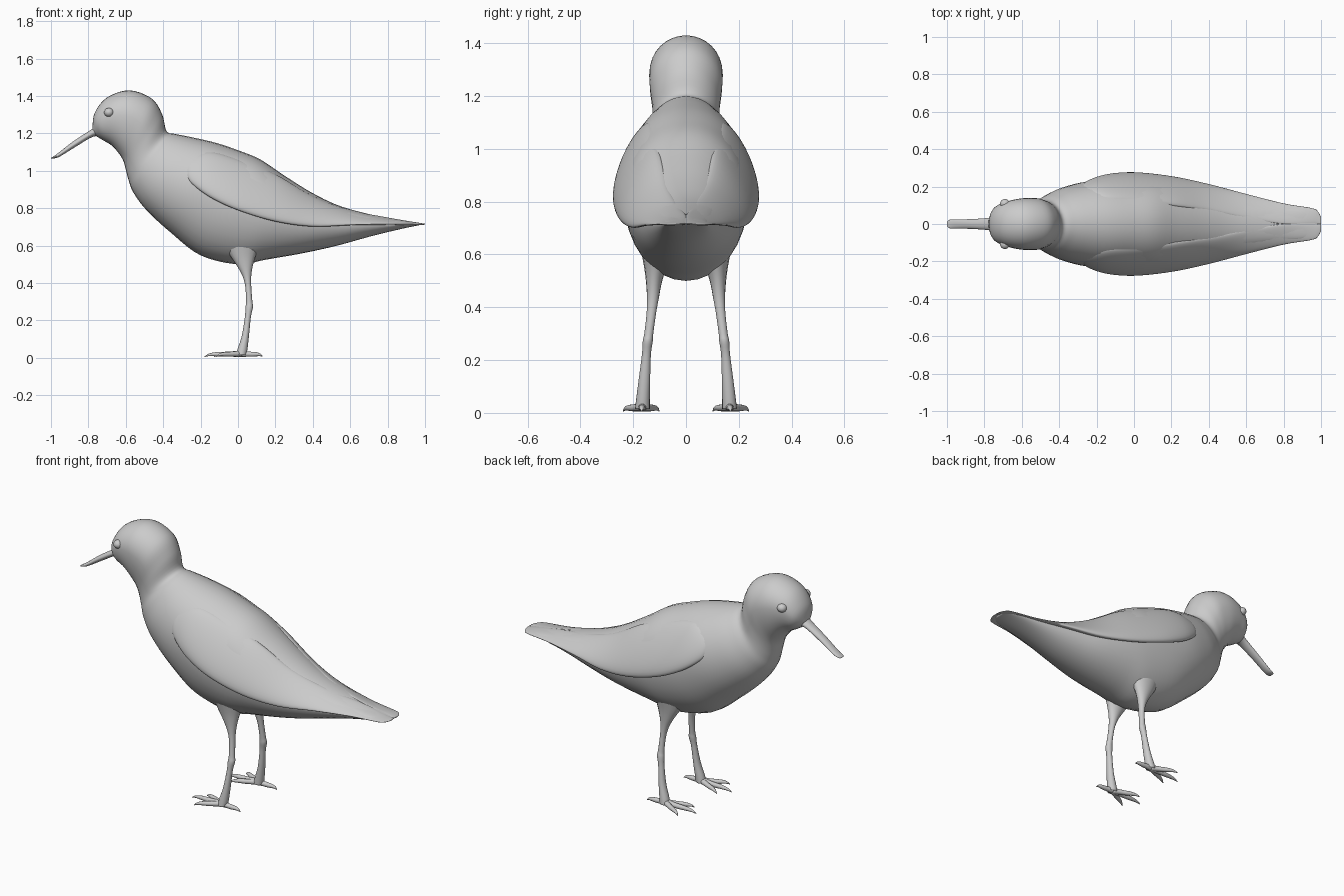
import bpy, bmesh
from math import sin, cos, pi
from mathutils import Vector

SEG = 32


def spline(rows, steps=5):
    """Catmull-Rom interpolation of parameter rows."""
    out = []
    for i in range(len(rows) - 1):
        p = [rows[max(0, min(len(rows) - 1, i + k))] for k in (-1, 0, 1, 2)]
        for s in range(steps):
            t = s / steps
            out.append([0.5 * (2 * b + (c - a) * t + (2 * a - 5 * b + 4 * c - d) * t * t
                               + (3 * b - a - 3 * c + d) * t ** 3) for a, b, c, d in zip(*p)])
    out.append(list(rows[-1]))
    return out


def loft(name, rings, mirror=False):
    """Skin closed rings, cap both ends, smooth shade, optionally mirror over y."""
    bm = bmesh.new()
    loops = [[bm.verts.new(p) for p in r] for r in rings]
    for a, b in zip(loops, loops[1:]):
        n = len(a)
        for i in range(n):
            bm.faces.new((a[i], a[(i + 1) % n], b[(i + 1) % n], b[i]))
    bm.faces.new(loops[0])
    bm.faces.new(loops[-1])
    bmesh.ops.recalc_face_normals(bm, faces=bm.faces)
    for f in bm.faces:
        f.smooth = True
    me = bpy.data.meshes.new(name)
    bm.to_mesh(me)
    bm.free()
    ob = bpy.data.objects.new(name, me)
    bpy.context.collection.objects.link(ob)
    if mirror:
        m = ob.modifiers.new("mirror", "MIRROR")
        m.use_axis = (False, True, False)
        m.use_mirror_merge = False
    return ob


def spine_ring(row):
    """Oval between a top and bottom profile point; e = height of widest point."""
    tx, tz, bx, bz, w, e = row
    top, bot = Vector((tx, 0, tz)), Vector((bx, 0, bz))
    mid = bot.lerp(top, e)
    ring = []
    for i in range(SEG):
        a = 2 * pi * i / SEG
        p = mid.lerp(top, sin(a)) if sin(a) > 0 else mid.lerp(bot, -sin(a))
        ring.append(p + Vector((0, max(w, 0.001) * cos(a), 0)))
    return ring


# Head, neck, torso and tail in one skin: top x z, bottom x z, half width, widest height
body = [
    (-.778, 1.23, -.775, 1.195, .02, .5),
    (-.766, 1.31, -.725, 1.165, .085, .55),
    (-.70, 1.392, -.675, 1.135, .117, .6),
    (-.58, 1.43, -.635, 1.09, .137, .6),
    (-.46, 1.385, -.612, 1.05, .138, .6),
    (-.405, 1.30, -.60, 1.005, .128, .55),
    (-.382, 1.212, -.585, .95, .128, .5),
    (-.335, 1.197, -.56, .885, .155, .5),
    (-.25, 1.18, -.49, .79, .195, .5),
    (-.12, 1.15, -.36, .67, .23, .52),
    (0, 1.11, -.20, .548, .238, .55),
    (.12, 1.06, 0, .50, .236, .57),
    (.25, .973, .15, .525, .222, .55),
    (.40, .88, .35, .56, .188, .52),
    (.55, .81, .53, .60, .147, .55),
    (.75, .757, .73, .655, .105, .58),
    (.90, .733, .90, .695, .082, .55),
    (.985, .718, .985, .712, .055, .5),
]
loft("body", [spine_ring(r) for r in spline(body)])

# Long slightly drooping bill
bill = [
    (-.73, 1.265, -.72, 1.18, .05, .5),
    (-.78, 1.224, -.775, 1.182, .033, .5),
    (-.88, 1.158, -.87, 1.127, .026, .5),
    (-.96, 1.096, -.955, 1.075, .024, .5),
    (-.99, 1.075, -.987, 1.066, .022, .5),
    (-1.0, 1.069, -.999, 1.066, .012, .5),
]
loft("bill", [spine_ring(r) for r in spline(bill)])


# Folded wings: x, upper edge y z, lower edge y z, bulge
def wing_ring(row):
    x, uy, uz, ly, lz, t = row
    u, l = Vector((x, uy, uz)), Vector((x, ly, lz))
    d = (l - u).normalized()
    n = Vector((0, -d.z, d.y))
    return [u.lerp(l, (1 - cos(a)) / 2) + n * t * sin(a)
            for a in (2 * pi * i / SEG for i in range(SEG))]


wing = [
    (-.285, .19, 1.015, .195, .985, .005),
    (-.25, .16, 1.07, .225, .935, .022),
    (-.15, .13, 1.10, .257, .86, .038),
    (0, .12, 1.06, .269, .79, .04),
    (.20, .10, .98, .249, .73, .038),
    (.40, .07, .862, .210, .704, .03),
    (.60, .03, .787, .160, .712, .018),
    (.80, 0, .748, .110, .714, .01),
    (.95, 0, .722, .085, .713, .006),
    (.985, 0, .717, .065, .713, .004),
    (1.0, 0, .716, .035, .714, .002),
]
loft("wings", [wing_ring(r) for r in spline(wing)], True)

# Legs: centre x y z, radius in x, radius in y
leg = [
    (.02, .105, .66, .12, .075),
    (.025, .115, .56, .075, .045),
    (.035, .121, .50, .046, .031),
    (.047, .125, .44, .024, .023),
    (.055, .131, .38, .016, .018),
    (.06, .141, .30, .017, .017),
    (.06, .145, .27, .020, .019),
    (.053, .15, .22, .016, .017),
    (.04, .158, .12, .019, .022),
    (.025, .163, .05, .026, .026),
    (.018, .165, .015, .027, .028),
]
loft("legs", [[Vector((x + rx * cos(a), y + ry * sin(a), z))
               for a in (2 * pi * i / 16 for i in range(16))]
              for x, y, z, rx, ry in spline(leg, 4)], True)


# Toes: three forward, one back, each an arched tapering tube
def toe(name, end):
    start, end = Vector((.018, .165, .022)), Vector(end)
    d = (end - start).normalized()
    side = Vector((-d.y, d.x, 0)).normalized()
    rows = []
    for f, z, r in ((0, .022, .017), (.3, .02, .014), (.5, .019, .013),
                    (.7, .019, .011), (.88, .016, .007), (1, .007, .002)):
        p = start.lerp(end, f)
        rows.append((p.x, p.y, z, r))
    loft(name, [[Vector((x, y, z)) + side * r * cos(a) + Vector((0, 0, r * sin(a)))
                 for a in (2 * pi * i / 12 for i in range(12))]
                for x, y, z, r in spline(rows, 3)], True)


toe("middle_toes", (-.178, .162, .012))
toe("outer_toes", (-.115, .238, .012))
toe("inner_toes", (-.125, .102, .012))
toe("hind_toes", (.132, .168, .012))

# Eyes
eye = []
for i in range(13):
    t = pi * (i + .02) / 12.04
    eye.append([Vector((-.69 + .026 * sin(t) * cos(a), .108 - .026 * cos(t),
                        1.312 + .024 * sin(t) * sin(a)))
                for a in (2 * pi * k / 20 for k in range(20))])
loft("eyes", eye, True)
